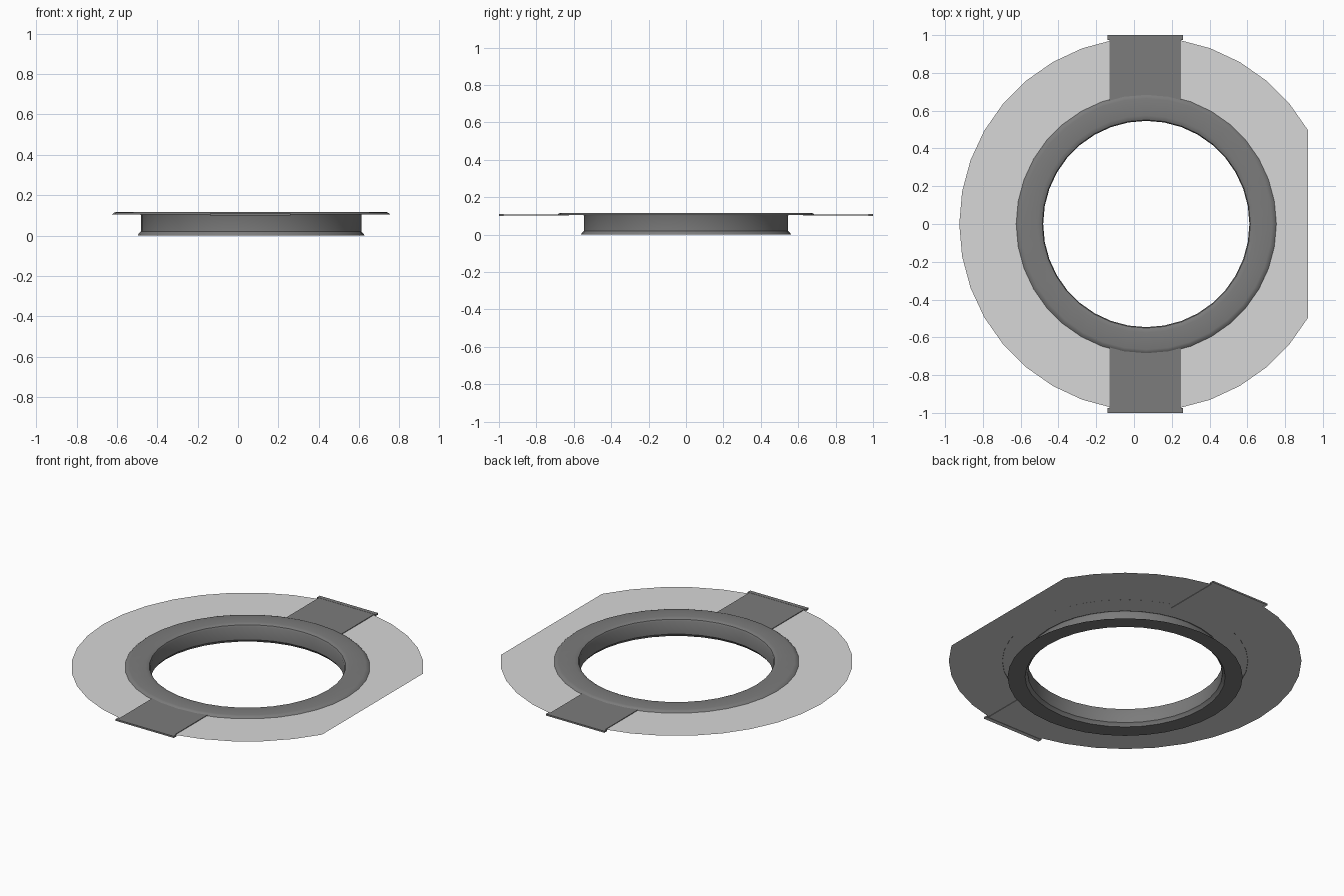
import bpy, bmesh
from math import cos, sin, radians

cube = bpy.data.objects.get("Cube")
if cube:
    bpy.data.objects.remove(cube)

CX = 0.065      # ring centre, offset because the plate is cut on one side
PLATE_Z = 0.105


def material(name, value):
    m = bpy.data.materials.new(name)
    m.use_nodes = True
    colour = (value, value, value, 1)
    m.diffuse_color = colour
    m.node_tree.nodes["Principled BSDF"].inputs["Base Color"].default_value = colour
    return m


dark = material("dark grey", 0.2)
light = material("light grey", 0.68)


def finish(name, bm, mats, smooth=False):
    mesh = bpy.data.meshes.new(name)
    bm.to_mesh(mesh)
    bm.free()
    for m in mats:
        mesh.materials.append(m)
    ob = bpy.data.objects.new(name, mesh)
    bpy.context.collection.objects.link(ob)
    if smooth:
        bpy.context.view_layer.objects.active = ob
        ob.select_set(True)
        bpy.ops.object.shade_smooth_by_angle(angle=radians(30))
        ob.select_set(False)
    return ob


def lathe(bm, profile, angles, closed):
    """Sweep (radius, height) points through the given angles."""
    rows = [[bm.verts.new((CX + r * cos(a), r * sin(a), z)) for r, z in profile]
            for a in angles]
    pairs = list(zip(rows, rows[1:]))
    if closed:
        pairs.append((rows[-1], rows[0]))
    for a, b in pairs:
        for i in range(len(profile) - 1):
            bm.faces.new((a[i], b[i], b[i + 1], a[i + 1]))
    return rows


# Thin flanged ring: flat foot, flared barrel, rounded lip, bevelled flange
profile = [(0.66, 0), (0.562, 0.001), (0.558, 0.008), (0.546, 0.02),
           (0.546, 0.1), (0.551, 0.11), (0.562, 0.115), (0.575, 0.117),
           (0.665, 0.117), (0.678, 0.114), (0.69, 0.104)]
bm = bmesh.new()
lathe(bm, profile, [radians(a) for a in range(0, 360, 10)], True)
bmesh.ops.reverse_faces(bm, faces=bm.faces[:])
bm.normal_update()
finish("flanged_ring", bm, [dark], True)

# Flat plate around the ring, cut straight on the left side
bm = bmesh.new()
arc = [radians(a) for a in range(30, 331, 10)]
rows = lathe(bm, [(0.99, PLATE_Z), (0.56, PLATE_Z)], arc, False)
# Fill between the straight cut and the hole
hole = [bm.verts.new((CX + 0.56 * cos(radians(a)), 0.56 * sin(radians(a)), PLATE_Z))
        for a in range(-20, 21, 10)]
bm.faces.new([rows[-1][1], rows[-1][0], rows[0][0], rows[0][1]] + hole[::-1])
bm.normal_update()
for f in bm.faces:
    if f.normal.z < 0:
        f.normal_flip()
finish("plate", bm, [light])

# Strips across the plate, each with a slightly wider end lip
for side, name in ((-1, "front_strip"), (1, "back_strip")):
    bm = bmesh.new()
    for half_width, y0, y1, z0, z1 in ((0.19, 0.625, 0.985, 0.102, 0.109),
                                       (0.2, 0.975, 1.0, 0.1, 0.11)):
        box = bmesh.ops.create_cube(bm, size=1)["verts"]
        bmesh.ops.scale(bm, vec=(2 * half_width, y1 - y0, z1 - z0), verts=box)
        bmesh.ops.translate(bm, vec=(CX - 0.005, side * (y0 + y1) / 2, (z0 + z1) / 2),
                            verts=box)
    bm.normal_update()
    for f in bm.faces:
        f.material_index = 1 if f.normal.z < -0.5 else 0
    finish(name, bm, [dark, light])
